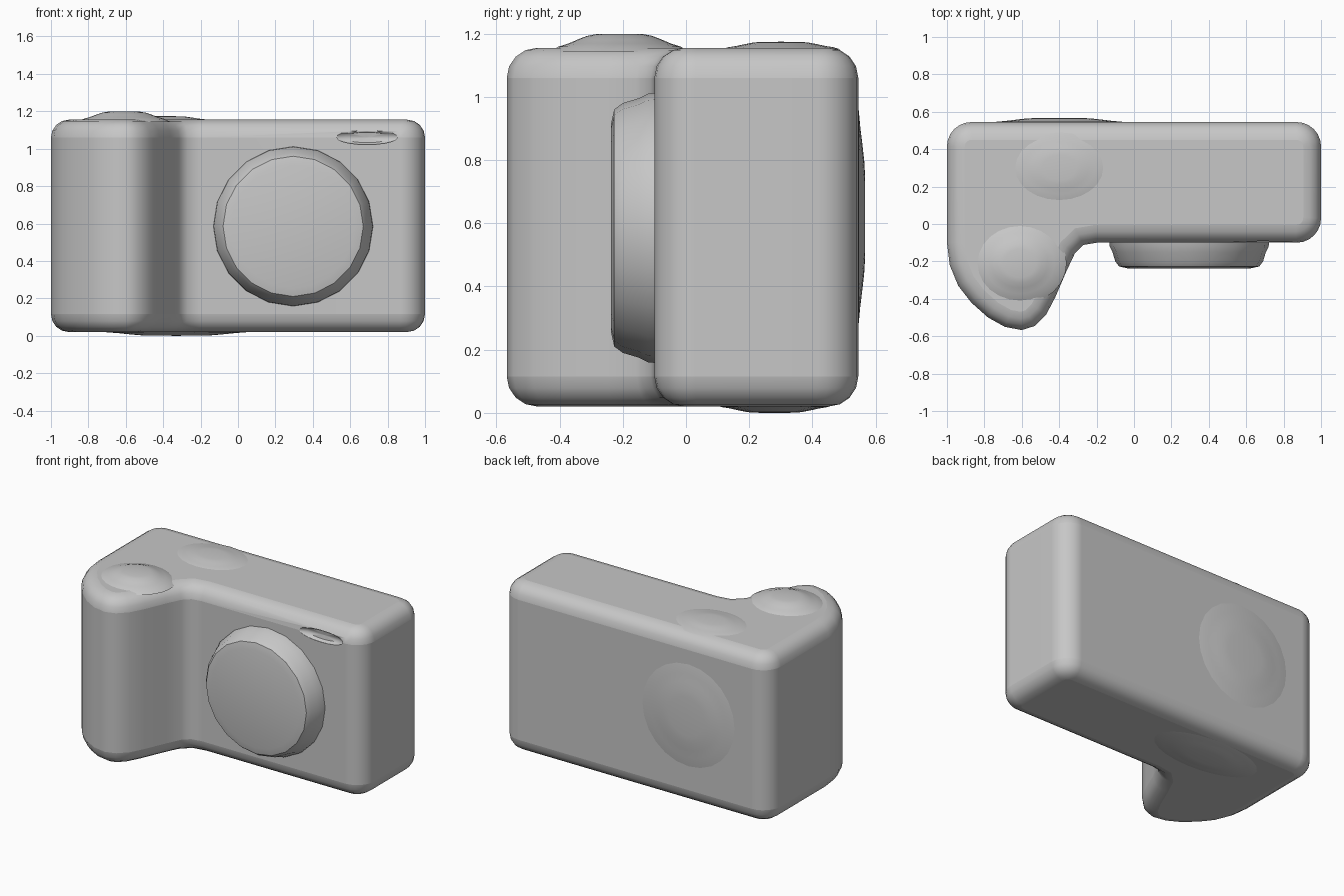
import bpy, bmesh, math
from mathutils import Matrix

if "Cube" in bpy.data.objects:
    bpy.data.objects.remove(bpy.data.objects["Cube"])

grey = bpy.data.materials.new("plain grey")
grey.diffuse_color = (0.57, 0.57, 0.57, 1)
grey.use_nodes = True
grey.node_tree.nodes["Principled BSDF"].inputs["Base Color"].default_value = grey.diffuse_color

# Tilt about x that points a revolved part's axis in a direction
UP, FRONT, BACK, DOWN = 0, 90, -90, 180


def finish(name, bm, angle=40):
    bmesh.ops.recalc_face_normals(bm, faces=bm.faces)
    mesh = bpy.data.meshes.new(name)
    bm.to_mesh(mesh)
    bm.free()
    mesh.materials.append(grey)
    ob = bpy.data.objects.new(name, mesh)
    bpy.context.collection.objects.link(ob)
    bpy.ops.object.select_all(action='DESELECT')
    ob.select_set(True)
    bpy.context.view_layer.objects.active = ob
    bpy.ops.object.shade_smooth_by_angle(angle=math.radians(angle))
    return ob


def arc(cx, cy, r, a0, a1, n=6):
    return [(cx + r * math.cos(math.radians(a0 + (a1 - a0) * i / n)),
             cy + r * math.sin(math.radians(a0 + (a1 - a0) * i / n))) for i in range(n + 1)]


def revolved(name, profile, centre, tilt, sides, scale=(1, 1), angle=40):
    """Stack of rings (radius, height) around an axis, closed at both ends."""
    bm = bmesh.new()
    rings = [[bm.verts.new((r * scale[0] * math.cos(2 * math.pi * i / sides),
                            r * scale[1] * math.sin(2 * math.pi * i / sides), h))
              for i in range(sides)] for r, h in profile]
    for a, b in zip(rings, rings[1:]):
        for i in range(sides):
            j = (i + 1) % sides
            bm.faces.new((a[i], a[j], b[j], b[i]))
    bm.faces.new(rings[0])
    bm.faces.new(rings[-1])
    bm.transform(Matrix.Translation(centre) @ Matrix.Rotation(math.radians(tilt), 4, 'X'))
    return finish(name, bm, angle)


# Body with grip: plan outline pulled up, rounded along top and bottom rims
grip = [(-1, -0.1), (-0.985, -0.22), (-0.94, -0.33), (-0.87, -0.42), (-0.78, -0.5),
        (-0.69, -0.55), (-0.6, -0.567), (-0.53, -0.545), (-0.47, -0.485), (-0.42, -0.39),
        (-0.36, -0.25), (-0.315, -0.155), (-0.27, -0.112), (-0.2, -0.1)]
outline = (grip + arc(0.87, 0.03, 0.13, -90, 0) + arc(0.87, 0.415, 0.13, 0, 90)
           + arc(-0.87, 0.415, 0.13, 90, 180))
bm = bmesh.new()
low = bm.faces.new([bm.verts.new((x, y, 0.02)) for x, y in outline])
top = bmesh.ops.extrude_face_region(bm, geom=[low])["geom"]
bmesh.ops.translate(bm, vec=(0, 0, 1.135), verts=[g for g in top if isinstance(g, bmesh.types.BMVert)])
body = finish("camera_body", bm)
bevel = body.modifiers.new("rim rounding", 'BEVEL')
bevel.width = 0.095
bevel.segments = 4
bevel.limit_method = 'ANGLE'
bevel.angle_limit = math.radians(60)

# Shallow flash recess near the upper right of the front
cutter = revolved("flash_recess_cutter", [(0.02, -0.025), (0.7, -0.02), (1, 0), (0.7, 0.03), (0.02, 0.04)],
                  (0.69, -0.095, 1.06), FRONT, 20, (0.17, 0.04))
cutter.hide_render = True
cutter.hide_viewport = True
cut = body.modifiers.new("flash recess", 'BOOLEAN')
cut.operation = 'DIFFERENCE'
cut.object = cutter
flat = body.modifiers.new("even shading", 'WEIGHTED_NORMAL')
flat.keep_sharp = True

# Lens: low faceted disc with a flared foot
revolved("lens", [(0.43, -0.04), (0.425, 0.02), (0.41, 0.05), (0.395, 0.1), (0.375, 0.127), (0.33, 0.137)],
         (0.295, -0.1, 0.585), FRONT, 20, angle=25)

# Soft swellings: shutter button, top pad, thumb rest and base pad
swell = [(1, -0.3), (0.88, 0.08), (0.74, 0.3), (0.6, 0.6), (0.47, 0.85), (0.35, 0.97), (0.05, 1)]
for name, size, rise, centre, tilt in [
        ("shutter_button", (0.25, 0.22), 0.044, (-0.61, -0.21, 1.155), UP),
        ("top_pad", (0.26, 0.19), 0.019, (-0.4, 0.3, 1.155), UP),
        ("thumb_rest", (0.38, 0.38), 0.022, (-0.4, 0.545, 0.62), BACK),
        ("base_pad", (0.42, 0.19), 0.02, (-0.33, 0.28, 0.02), DOWN)]:
    revolved(name, [(r, h * rise) for r, h in swell], centre, tilt, 24, size, 60)
